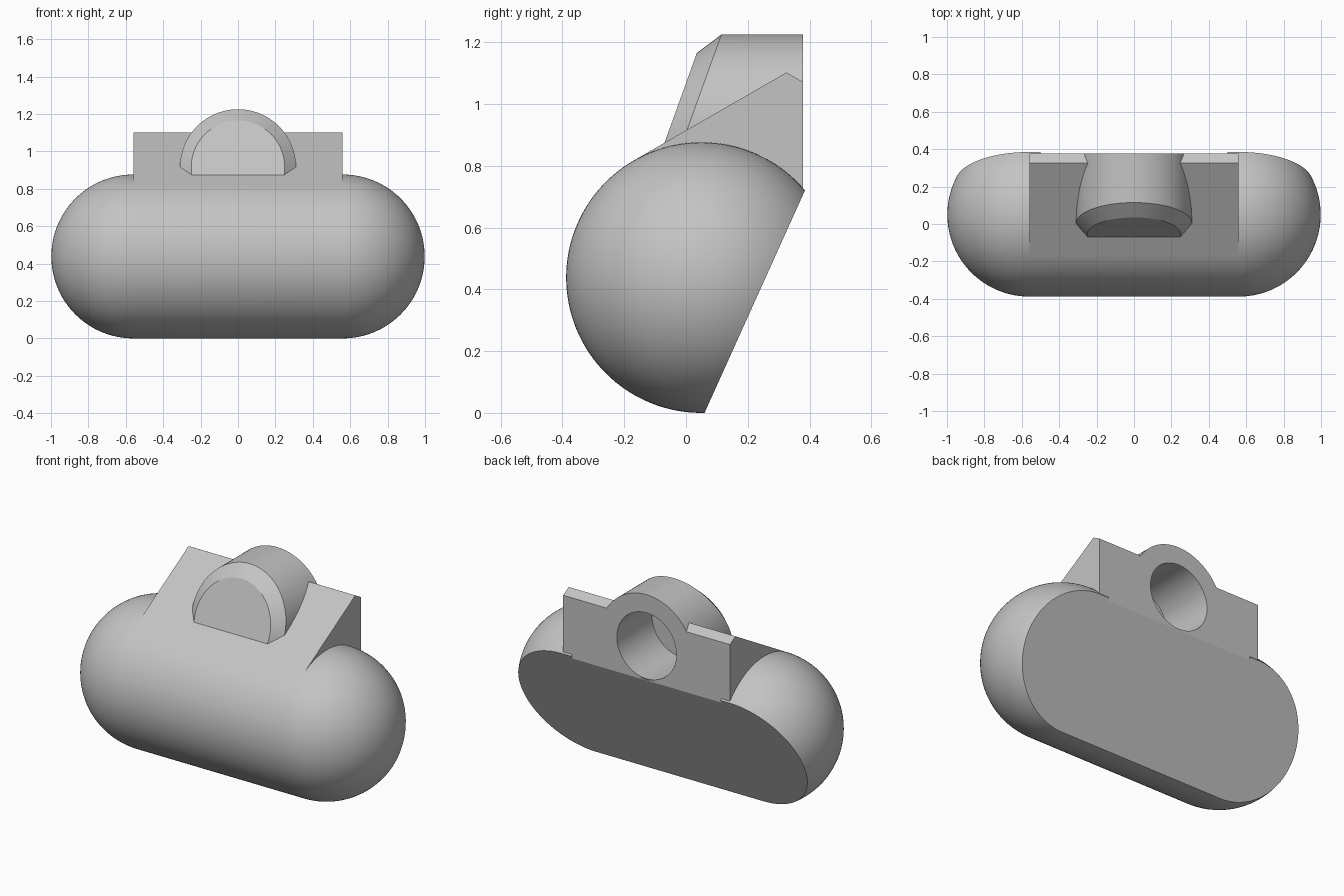
import bpy, bmesh, math
from mathutils import Matrix, Vector

cube = bpy.data.objects.get("Cube")
if cube:
    bpy.data.objects.remove(cube, do_unlink=True)

grey = bpy.data.materials.new("light_grey")
grey.use_nodes = True
grey.diffuse_color = (0.55, 0.55, 0.55, 1)
grey.node_tree.nodes["Principled BSDF"].inputs["Base Color"].default_value = grey.diffuse_color

R, CY, CZ = 0.438, 0.05, 0.438      # capsule radius and centre line
HALF = 0.56                         # half length of the straight section
BACK = 0.378                        # rear plane of the mount
AXIS_Z, BOSS_R, FACE_R = 0.915, 0.31, 0.25
SHEAR = 0.36                        # slant of the boss front
TILT = -math.atan2(0.325, 0.72)     # slant of the flat underside


def finish(name, bm):
    bmesh.ops.recalc_face_normals(bm, faces=bm.faces)
    mesh = bpy.data.meshes.new(name)
    bm.to_mesh(mesh)
    bm.free()
    mesh.materials.append(grey)
    obj = bpy.data.objects.new(name, mesh)
    bpy.context.collection.objects.link(obj)
    return obj


def loft(name, rings):
    """Skin equal-sized rings of points and cap both ends."""
    bm = bmesh.new()
    loops = [[bm.verts.new(p) for p in ring] for ring in rings]
    n = len(loops[0])
    for a, b in zip(loops, loops[1:]):
        for i in range(n):
            j = (i + 1) % n
            bm.faces.new((a[i], a[j], b[j], b[i]))
    bm.faces.new(loops[0])
    bm.faces.new(loops[-1])
    return finish(name, bm)


def ring_y(y, r, shear=0, n=96):
    """Circle around the boss axis, optionally slanted in y."""
    pts = []
    for i in range(n):
        a = math.tau * i / n
        pts.append((r * math.cos(a), y + shear * r * math.sin(a), AXIS_Z + r * math.sin(a)))
    return pts


def ring_x(x, r, n=128):
    angles = [math.tau * i / n for i in range(n)]
    return [(x, CY + r * math.cos(a), CZ + r * math.sin(a)) for a in angles]


def box(name, matrix):
    bm = bmesh.new()
    bmesh.ops.create_cube(bm, size=1, matrix=matrix)
    return finish(name, bm)


def underside_cutter(inset):
    rot = Matrix.Rotation(TILT, 4, 'X')
    centre = Vector((0, 0.06, 0)) + rot @ Vector((0, 2 - inset, 0))
    return box("underside_cutter", Matrix.Translation(centre) @ rot @ Matrix.Scale(4, 4))


def boolean(target, tool, operation='DIFFERENCE'):
    mod = target.modifiers.new(operation.lower(), 'BOOLEAN')
    mod.operation, mod.object, mod.solver = operation, tool, 'EXACT'
    bpy.context.view_layer.objects.active = target
    bpy.ops.object.modifier_apply(modifier=mod.name)
    bpy.data.objects.remove(tool, do_unlink=True)


# Capsule body with a slanted flat underside
steps = 32
arc = [math.pi / 2 * i / steps for i in range(steps)]
right_end = [(HALF + R * math.sin(a), R * math.cos(a)) for a in arc]
right_end.append((HALF + R * math.sin(1.567), R * math.cos(1.567)))
profile = [(-x, r) for x, r in reversed(right_end)] + right_end
body = loft("capsule_body", [ring_x(x, r) for x, r in profile])
boolean(body, underside_cutter(0))
trim = Matrix.Translation((0, BACK + 0.5, 0.7)) @ Matrix.Diagonal((1, 1, 1, 1))
boolean(body, box("rear_trim", trim))
boolean(body, loft("body_bore", [ring_y(0.03, 0.206), ring_y(1, 0.206)]))

# Wedge mount, its sloped top tangent to the capsule
side = [(-0.169, 0.817), (0.325, 1.102), (BACK, 1.072), (BACK, 0.68), (0, 0.68)]
mount = loft("wedge_mount", [[(x, y, z) for y, z in side] for x in (-HALF, HALF)])

# Round boss with slanted, chamfered front and a blind bore at the rear
boss = loft("boss", [ring_y(-0.055, FACE_R, SHEAR), ring_y(0.003, BOSS_R, SHEAR),
                     ring_y(BACK, BOSS_R)])
boolean(mount, boss, 'UNION')
boolean(mount, underside_cutter(0.004))
boolean(mount, loft("bore_cutter", [ring_y(0.04, 0.2), ring_y(1, 0.2)]))

# Smooth curved surfaces, keep the machined edges sharp
for obj in (body, mount):
    bpy.ops.object.select_all(action='DESELECT')
    obj.select_set(True)
    bpy.context.view_layer.objects.active = obj
    bpy.ops.object.shade_smooth_by_angle(angle=math.radians(20))
